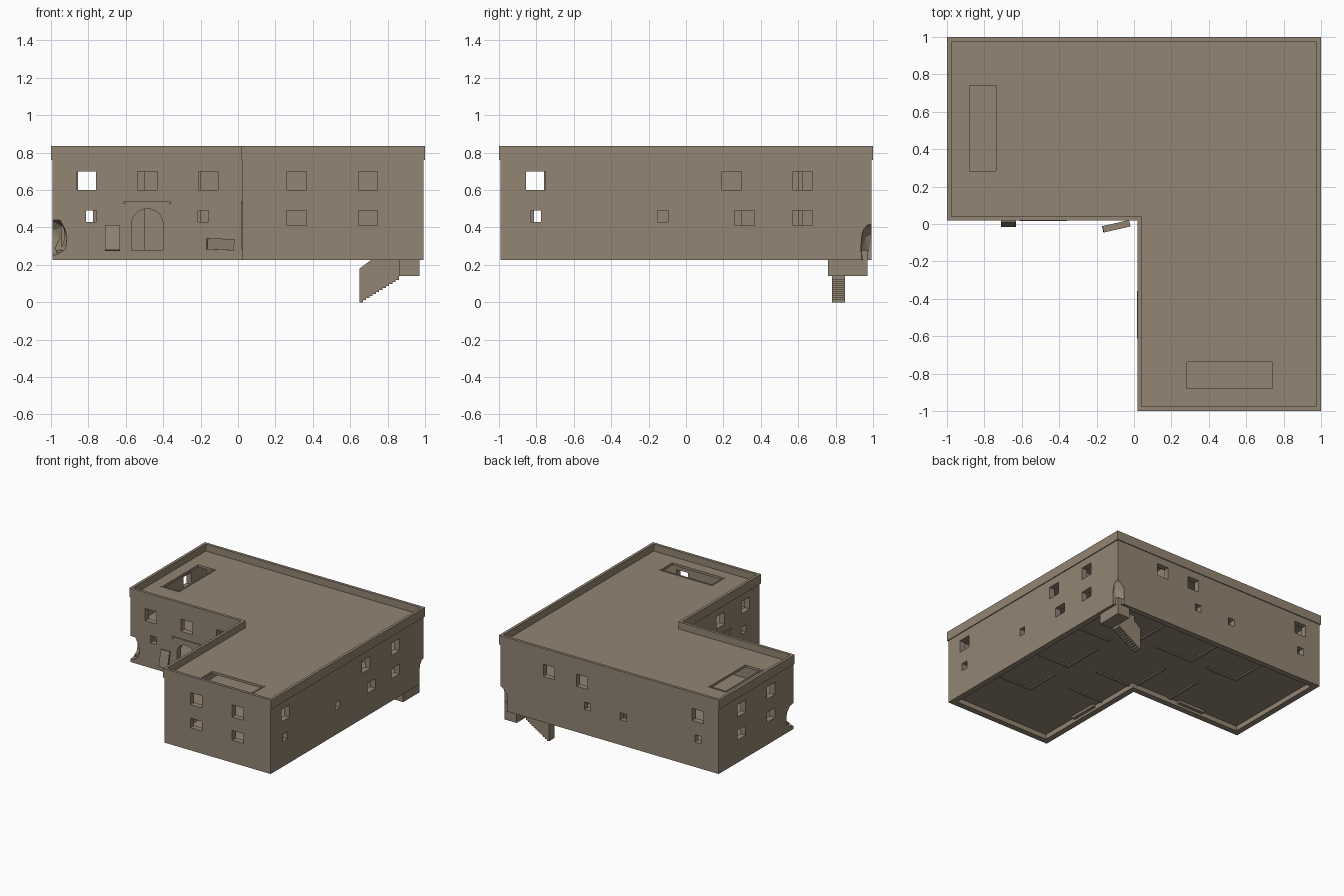
import bpy, bmesh, math, random
from mathutils import Matrix, Vector

if "Cube" in bpy.data.objects:
    bpy.data.objects.remove(bpy.data.objects["Cube"])

random.seed(4)
mat = bpy.data.materials.new("weathered_stone")
mat.diffuse_color = (0.29, 0.235, 0.17, 1)
mat.use_nodes = True
mat.node_tree.nodes["Principled BSDF"].inputs["Base Color"].default_value = mat.diffuse_color


def finish(name, bm):
    bmesh.ops.recalc_face_normals(bm, faces=bm.faces)
    me = bpy.data.meshes.new(name)
    bm.to_mesh(me)
    bm.free()
    me.materials.append(mat)
    ob = bpy.data.objects.new(name, me)
    bpy.context.collection.objects.link(ob)
    return ob


def add_box(bm, x0, x1, y0, y1, z0, z1, rot=Matrix()):
    c = Matrix.Translation(((x0 + x1) / 2, (y0 + y1) / 2, (z0 + z1) / 2))
    s = Matrix.Diagonal((x1 - x0, y1 - y0, z1 - z0, 1))
    bmesh.ops.create_cube(bm, size=1, matrix=c @ rot @ s)


def boxes(name, specs):
    bm = bmesh.new()
    for s in specs:
        add_box(bm, *s)
    return finish(name, bm)


def add_prism(bm, pts, vec):
    """Closed prism from a list of 3D points swept along a vector."""
    a = [bm.verts.new(p) for p in pts]
    b = [bm.verts.new(Vector(p) + Vector(vec)) for p in pts]
    n = len(pts)
    bm.faces.new(a)
    bm.faces.new(b[::-1])
    for i in range(n):
        bm.faces.new((a[i], a[(i + 1) % n], b[(i + 1) % n], b[i]))


def outline(o):
    """L-shaped footprint, inset by o."""
    c = 0.018 + o
    return [(-1 + o, 1 - o), (-1 + o, c), (c, c), (c, -1 + o), (1 - o, -1 + o), (1 - o, 1 - o)]


def slab(name, o, z0, z1):
    bm = bmesh.new()
    add_prism(bm, [(x, y, z0) for x, y in outline(o)], (0, 0, z1 - z0))
    return finish(name, bm)


def ring(name, o_out, o_in, z0, z1):
    bm = bmesh.new()
    v = [[bm.verts.new((x, y, z)) for x, y in outline(o)]
         for o, z in ((o_out, z0), (o_out, z1), (o_in, z1), (o_in, z0))]
    for k in range(4):
        p, q = v[k], v[(k + 1) % 4]
        for i in range(6):
            j = (i + 1) % 6
            bm.faces.new((p[i], p[j], q[j], q[i]))
    return finish(name, bm)


def cut(ob, cutter):
    m = ob.modifiers.new("cut", 'BOOLEAN')
    m.operation, m.solver, m.object = 'DIFFERENCE', 'EXACT', cutter
    dg = bpy.context.evaluated_depsgraph_get()
    me = bpy.data.meshes.new_from_object(ob.evaluated_get(dg))
    ob.modifiers.clear()
    ob.data = me
    bpy.data.objects.remove(cutter)


def swap(b):
    """Mirror a box across the diagonal x = y."""
    return (b[2], b[3], b[0], b[1], b[4], b[5])


# main walls
walls = ring("outer_walls", 0.007, 0.055, 0.225, 0.765)

# window openings: (centre, half width, bottom, top)
UP, LOW, SMALL = (0.052, 0.6, 0.7), (0.052, 0.41, 0.49), (0.028, 0.43, 0.49)
inner = [(-0.81, *UP), (-0.485, *UP), (-0.16, *UP), (-0.785, *SMALL), (-0.185, *SMALL)]
ends = [(c, *k) for c in (0.315, 0.695) for k in (UP, LOW)]
corner_ends = [(-0.803, *UP), (-0.803, *SMALL), (-0.125, *SMALL)]
east = corner_ends + [(0.245, *UP), (0.315, *LOW), (0.625, *UP), (0.625, *LOW)]
north = corner_ends + [(0.25, *UP), (0.2, *SMALL), (0.55, *UP)]


def along_x(wins, y0, y1):
    return [(c - h, c + h, y0, y1, a, b) for c, h, a, b in wins]


holes = along_x(inner, 0, 0.1) + along_x(ends, -1.05, -0.9) + along_x(north, 0.9, 1.05)
holes += [swap(b) for b in along_x(inner, 0, 0.1) + along_x(ends, -1.05, -0.9)
          + along_x(east, 0.9, 1.05)]
cut(walls, boxes("window_cutter", holes))

# arched doorways, one in each inner wall
DX, R, SPRING = -0.485, 0.085, 0.415
arc = [(DX + R * math.cos(math.pi * i / 12), SPRING + R * math.sin(math.pi * i / 12))
       for i in range(13)]
arch = [(DX + R, 0.28)] + arc + [(DX - R, 0.28)]
for flip in (False, True):
    place = (lambda x, y, z: (y, x, z)) if flip else (lambda x, y, z: (x, y, z))
    tag = "west_" if flip else "front_"
    bm = bmesh.new()
    add_prism(bm, [place(x, 0, z) for x, z in arch], place(0, 0.1, 0))
    cut(walls, finish("door_cutter", bm))
    # surround with arched head
    bm = bmesh.new()
    head = [(DX + 0.115, SPRING), (DX + 0.115, 0.53), (DX - 0.115, 0.53), (DX - 0.115, SPRING)]
    add_prism(bm, [place(x, 0.019, z) for x, z in head + arc[::-1]], place(0, 0.012, 0))
    finish(tag + "door_arch", bm)
    trim = [(DX - 0.128, DX + 0.128, 0.016, 0.03, 0.526, 0.54),
            (DX - 0.105, DX - R, 0.019, 0.03, 0.28, SPRING),
            (DX + R, DX + 0.105, 0.019, 0.03, 0.28, SPRING),
            (DX - 0.12, DX + 0.12, 0.05, 0.1, 0.245, 0.28)]
    boxes(tag + "door_trim", [swap(b) for b in trim] if flip else trim)

# broken corners bitten out of the walls
for centre, radii in (((-1, 0.02, 0.345), (0.085, 0.11, 0.105)),
                      ((1, 1, 0.275), (0.075, 0.075, 0.16))):
    bm = bmesh.new()
    bmesh.ops.create_icosphere(bm, subdivisions=2, radius=1)
    for v in bm.verts:
        v.co *= random.uniform(0.85, 1.1)
        v.co = Vector(c + r * k for c, r, k in zip(centre, radii, v.co))
    cut(walls, finish("breach_cutter", bm))

# parapet, roof with two stair openings, floors
ring("parapet", 0, 0.023, 0.76, 0.836)
roof = slab("roof", 0.015, 0.762, 0.778)
opening = (-0.88, -0.737, 0.283, 0.74, 0.7, 0.85)
cut(roof, boxes("roof_cutter", [opening, swap(opening)]))
x0, x1, y0, y1 = -0.892, -0.725, 0.271, 0.752
kerb = [(x0, -0.88, y0, y1, 0.77, 0.782), (-0.737, x1, y0, y1, 0.77, 0.782),
        (-0.88, -0.737, y0, 0.283, 0.77, 0.782), (-0.88, -0.737, 0.74, y1, 0.77, 0.782)]
boxes("roof_opening_kerbs", kerb + [swap(b) for b in kerb])
slab("upper_floor", 0.03, 0.535, 0.555)
slab("ground_floor", 0.03, 0.265, 0.28)

# partition walls, poking slightly below the ground floor
parts = [(0.62, 0.95, y, y + 0.02, 0.255, 0.765) for y in (-0.5, -0.06, 0.44)]
parts += [(0.07, 0.4, y, y + 0.02, 0.255, 0.765) for y in (-0.3, 0.02)]
parts += [(0.6, 0.62, -0.5, -0.2, 0.255, 0.765), (0.6, 0.62, -0.06, 0.3, 0.255, 0.765)]
boxes("partitions", parts + [swap(b) for b in parts])

# cellar landing and descending stair under the back right corner
boxes("cellar_landing", [(0.86, 0.97, 0.76, 0.97, 0.14, 0.27)])
N = 12
prof = [(0.65, 0.01), (0.65, 0.18), (0.71, 0.225), (0.71, 0.27), (0.865, 0.27), (0.865, 0.14)]
for i in range(N):
    x = 0.86 - 0.21 * i / N
    prof.append((x, 0.14 - 0.13 * i / N))
    prof.append((x, 0.14 - 0.13 * (i + 1) / N))
bm = bmesh.new()
add_prism(bm, [(x, 0.78, max(z, 0.0) - 0.01 if z < 0.13 else z) for x, z in prof], (0, 0.07, 0))
finish("cellar_stair", bm)

# fallen door leaves outside the front doorway
bm = bmesh.new()
add_box(bm, -0.71, -0.63, -0.003, 0.009, 0.278, 0.412, Matrix.Rotation(-0.2, 4, 'X'))
finish("leaning_door_leaf", bm)
bm = bmesh.new()
add_box(bm, -0.168, -0.022, -0.03, 0.005, 0.28, 0.34,
        Matrix.Rotation(0.22, 4, 'Z') @ Matrix.Rotation(0.04, 4, 'Y'))
finish("fallen_door_leaf", bm)
